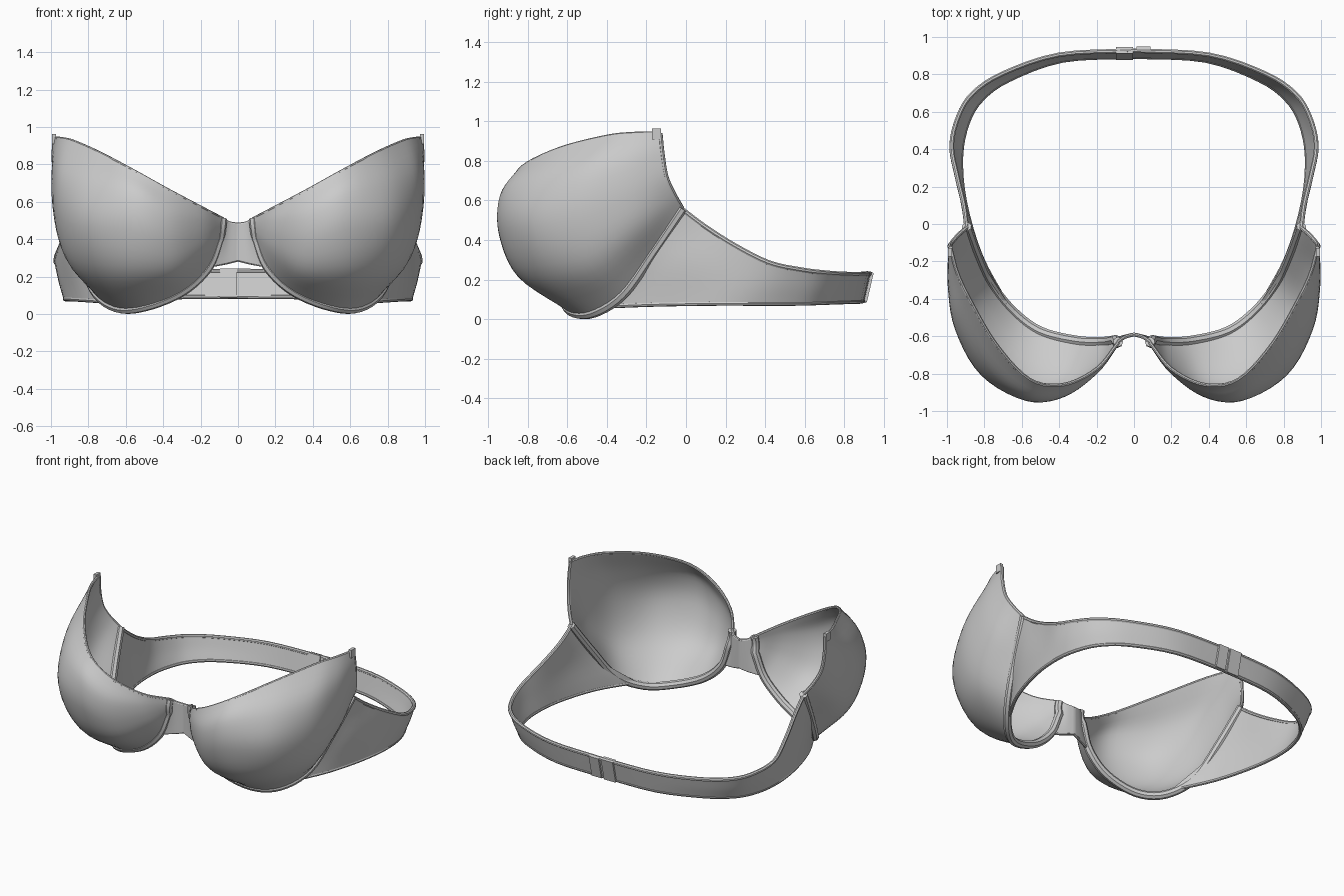
import bpy, math
from mathutils import Vector as V

if "Cube" in bpy.data.objects:
    bpy.data.objects.remove(bpy.data.objects["Cube"])


def spline(pts, n):
    """Catmull-Rom through pts, n steps per span."""
    p = [V(q) for q in pts]
    p = [p[0] * 2 - p[1]] + p + [p[-1] * 2 - p[-2]]
    out = []
    for i in range(1, len(p) - 2):
        a, b, c, d = p[i - 1:i + 3]
        for k in range(n):
            t = k / n
            out.append(0.5 * (2 * b + (c - a) * t + (2 * a - 5 * b + 4 * c - d) * t * t
                              + (3 * b - a - 3 * c + d) * t ** 3))
    return out + [p[-2]]


def finish(name, verts, faces, thick=0, mirror=True):
    me = bpy.data.meshes.new(name)
    me.from_pydata([tuple(v) for v in verts], [], faces)
    ob = bpy.data.objects.new(name, me)
    bpy.context.collection.objects.link(ob)
    if mirror:
        m = ob.modifiers.new("mirror", 'MIRROR')
        m.merge_threshold = 0.001
    if thick:
        s = ob.modifiers.new("thickness", 'SOLIDIFY')
        s.thickness, s.offset = thick, 0
    bpy.ops.object.select_all(action='DESELECT')
    ob.select_set(True)
    bpy.context.view_layer.objects.active = ob
    bpy.ops.object.convert(target='MESH')
    bpy.ops.object.shade_smooth_by_angle(angle=math.radians(40))
    return ob


def loft(name, sections, nu, nv, thick):
    """Smooth sheet through sections; returns its grid of points."""
    cols = [spline(s, nv) for s in sections]
    rows = [spline(r, nu) for r in zip(*cols)]
    w = len(rows[0])
    faces = [(j * w + i, j * w + i + 1, (j + 1) * w + i + 1, (j + 1) * w + i)
             for j in range(len(rows) - 1) for i in range(w - 1)]
    finish(name, [p for r in rows for p in r], faces, thick)
    return rows


def tube(name, path, r, sides=8, capped=True):
    """Round cord along a path."""
    verts, faces, n = [], [], V((0.3, 0.5, 0.8))
    for i, p in enumerate(path):
        t = (path[min(i + 1, len(path) - 1)] - path[max(i - 1, 0)]).normalized()
        n = n - t * n.dot(t)
        if n.length < 0.05:
            n = t.orthogonal()
        n.normalize()
        b = t.cross(n)
        for k in range(sides):
            a = 2 * math.pi * k / sides
            verts.append(p + (n * math.cos(a) + b * math.sin(a)) * r)
    for i in range(len(path) - 1):
        for k in range(sides):
            k2 = (k + 1) % sides
            faces.append((i * sides + k, i * sides + k2, (i + 1) * sides + k2, (i + 1) * sides + k))
    if capped:
        faces.append(tuple(range(sides))[::-1])
        faces.append(tuple(range(len(verts) - sides, len(verts))))
    finish(name, verts, faces)


def box(name, loc, size, tilt=0, mirror=False):
    c, s = math.cos(tilt), math.sin(tilt)
    verts = []
    for x in (-.5, .5):
        for y in (-.5, .5):
            for z in (-.5, .5):
                py, pz = y * size[1], z * size[2]
                verts.append((loc[0] + x * size[0], loc[1] + py * c + pz * s, loc[2] - py * s + pz * c))
    faces = [(0, 1, 3, 2), (4, 6, 7, 5), (0, 4, 5, 1), (2, 3, 7, 6), (0, 2, 6, 4), (1, 5, 7, 3)]
    finish(name, verts, faces, mirror=mirror)


# cups: sections from neckline down to the underwire, centre to side
cup = loft("cups", [
    [(.085, -.635, .51), (.087, -.64, .485), (.09, -.64, .46), (.093, -.635, .435), (.097, -.625, .41)],
    [(.20, -.775, .57), (.20, -.79, .50), (.195, -.78, .42), (.185, -.74, .34), (.16, -.635, .25)],
    [(.38, -.86, .665), (.38, -.915, .54), (.37, -.90, .38), (.35, -.82, .23), (.30, -.63, .12)],
    [(.56, -.83, .765), (.57, -.92, .64), (.575, -.93, .45), (.57, -.83, .22), (.50, -.58, .04)],
    [(.74, -.64, .86), (.79, -.77, .68), (.81, -.80, .47), (.77, -.70, .23), (.65, -.47, .035)],
    [(.88, -.40, .922), (.935, -.54, .72), (.945, -.56, .50), (.90, -.48, .28), (.77, -.32, .13)],
    [(.945, -.26, .937), (.98, -.33, .77), (.985, -.31, .60), (.95, -.26, .45), (.84, -.17, .34)],
    [(.98, -.13, .94), (.985, -.12, .84), (.975, -.10, .72), (.94, -.06, .63), (.895, -.02, .56)],
], 5, 5, .018)

# underwire channel and cup edge trim
tube("underwire_channel", [p + V((0, .005, 0)) for p in [cup[0][0]] + [r[0] for r in cup[5::5]] + cup[-1][1:]], .027)
tube("neckline_trim", cup[0], .010)
tube("armhole_trim", [r[-1] for r in cup], .012)
box("strap_tab", (.983, -.15, .935), (.022, .045, .055), mirror=True)

# side wings and back band: top, middle, bottom
wing = loft("back_band", [
    [(.895, -.02, .555), (.83, -.19, .29), (.68, -.43, .065)],
    [(.91, .10, .465), (.89, -.02, .275), (.82, -.17, .075)],
    [(.945, .25, .37), (.93, .20, .22), (.905, .12, .08)],
    [(.975, .42, .285), (.953, .40, .18), (.925, .36, .08)],
    [(.937, .58, .25), (.915, .565, .165), (.89, .54, .08)],
    [(.86, .70, .235), (.84, .685, .158), (.815, .665, .083)],
    [(.70, .805, .228), (.685, .79, .158), (.67, .77, .087)],
    [(.40, .905, .228), (.39, .89, .158), (.38, .875, .09)],
    [(0, .927, .23), (0, .911, .161), (0, .895, .093)],
], 4, 4, .016)
tube("band_top_trim", wing[0], .013, capped=False)
tube("band_bottom_trim", wing[-1], .012, capped=False)

# centre bridge between the cups
gore = loft("centre_bridge", [
    [(.085, -.63, .51), (.10, -.63, .39), (.14, -.63, .26)],
    [(.05, -.605, .487), (.055, -.605, .38), (.06, -.605, .275)],
    [(0, -.59, .478), (0, -.59, .385), (0, -.59, .29)],
], 4, 4, .02)
tube("bridge_top_trim", gore[0], .010, capped=False)
tube("bridge_bottom_trim", gore[-1], .010, capped=False)

# back closure
box("hook_tab", (-.05, .911, .163), (.09, .034, .158), .23)
box("eye_tab", (.05, .917, .163), (.075, .028, .152), .23)
